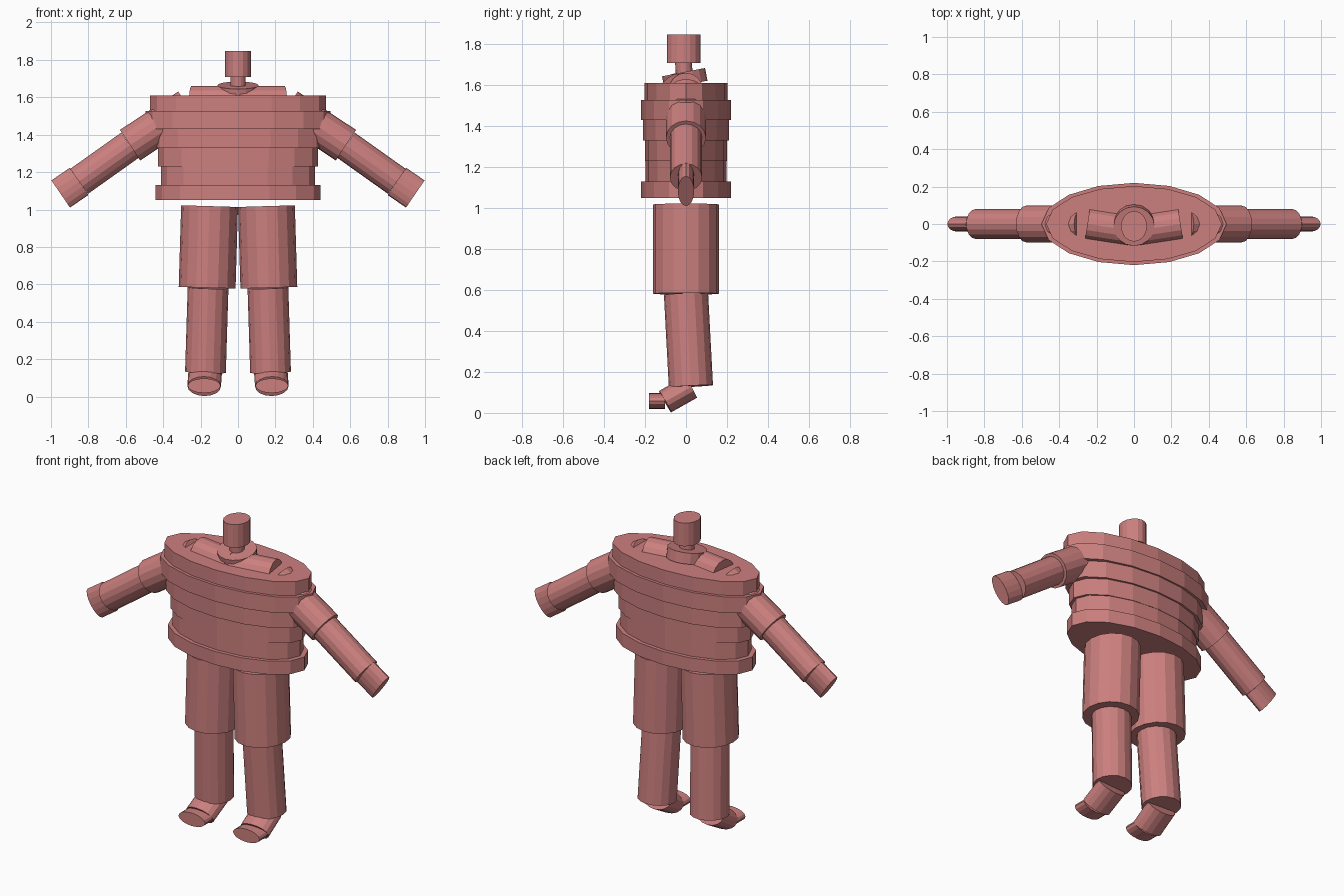
import bpy, bmesh, math
from mathutils import Vector

if "Cube" in bpy.data.objects:
    bpy.data.objects.remove(bpy.data.objects["Cube"])

SIDES = 16
clay = bpy.data.materials.new("clay_pink")
clay.diffuse_color = (0.60, 0.215, 0.21, 1)
clay.use_nodes = True
clay.node_tree.nodes["Principled BSDF"].inputs["Base Color"].default_value = clay.diffuse_color


def cylinder(name, start, end, half_a, half_b, ref=(1, 0, 0)):
    """Elliptical cylinder from start to end; half_a lies along ref, half_b across it."""
    start, end, u = Vector(start), Vector(end), Vector(ref)
    axis = (end - start).normalized()
    u = (u - axis * u.dot(axis)).normalized()
    v = axis.cross(u)
    bm = bmesh.new()
    rings = []
    for centre in (start, end):
        ring = []
        for i in range(SIDES):
            t = 2 * math.pi * i / SIDES
            ring.append(bm.verts.new(centre + u * half_a * math.cos(t) + v * half_b * math.sin(t)))
        rings.append(ring)
    low, high = rings
    for i in range(SIDES):
        j = (i + 1) % SIDES
        bm.faces.new((low[i], low[j], high[j], high[i]))
    bm.faces.new(low[::-1])
    bm.faces.new(high)
    bmesh.ops.recalc_face_normals(bm, faces=bm.faces)
    mesh = bpy.data.meshes.new(name)
    bm.to_mesh(mesh)
    bm.free()
    mesh.materials.append(clay)
    obj = bpy.data.objects.new(name, mesh)
    bpy.context.collection.objects.link(obj)
    return obj


# Torso: stacked oval slabs (bottom, top, half width, half depth)
slabs = {
    "hips": (1.05, 1.13, 0.44, 0.22),
    "belly": (1.13, 1.23, 0.412, 0.198),
    "waist": (1.23, 1.33, 0.428, 0.20),
    "ribs": (1.33, 1.43, 0.455, 0.21),
    "chest": (1.43, 1.527, 0.495, 0.22),
    "upper_chest": (1.527, 1.61, 0.47, 0.203),
}
for name, (bottom, top, width, depth) in slabs.items():
    cylinder(name, (0, 0, bottom), (0, 0, top), width, depth)

# Tilted collar, neck and head
cylinder("collar", (0, 0, 1.602), (0, -0.012, 1.664), 0.11, 0.107)
cylinder("neck", (0, -0.008, 1.64), (0, -0.012, 1.71), 0.041, 0.041)
cylinder("head", (0, -0.012, 1.708), (0, -0.012, 1.847), 0.07, 0.082)

# Paired parts: start, end, half sizes, reference direction
Y, X = (0, 1, 0), (1, 0, 0)
pairs = {
    "collarbone": ((0, -0.038, 1.575), (0.249, 0, 1.575), 0.086, 0.086, Y),
    "upper_arm": ((0.266, 0, 1.549), (0.577, 0, 1.344), 0.098, 0.098, Y),
    "forearm": ((0.577, 0, 1.344), (0.85, 0, 1.15), 0.079, 0.082, Y),
    "hand": ((0.85, 0, 1.15), (0.948, 0, 1.083), 0.04, 0.088, Y),
    "thigh": ((0.152, 0, 1.018), (0.165, 0, 0.582), 0.152, 0.16, X),
    "shin": ((0.16, 0, 0.582), (0.174, 0.024, 0.13), 0.109, 0.108, X),
    "foot": ((0.176, 0.024, 0.126), (0.181, -0.102, 0.055), 0.09, 0.06, X),
    "toes": ((0.181, -0.102, 0.058), (0.181, -0.18, 0.058), 0.088, 0.039, X),
}
for side, s in (("left", -1), ("right", 1)):
    for part, (a, b, half_a, half_b, ref) in pairs.items():
        cylinder(f"{part}_{side}", (s * a[0], a[1], a[2]), (s * b[0], b[1], b[2]),
                 half_a, half_b, ref)
